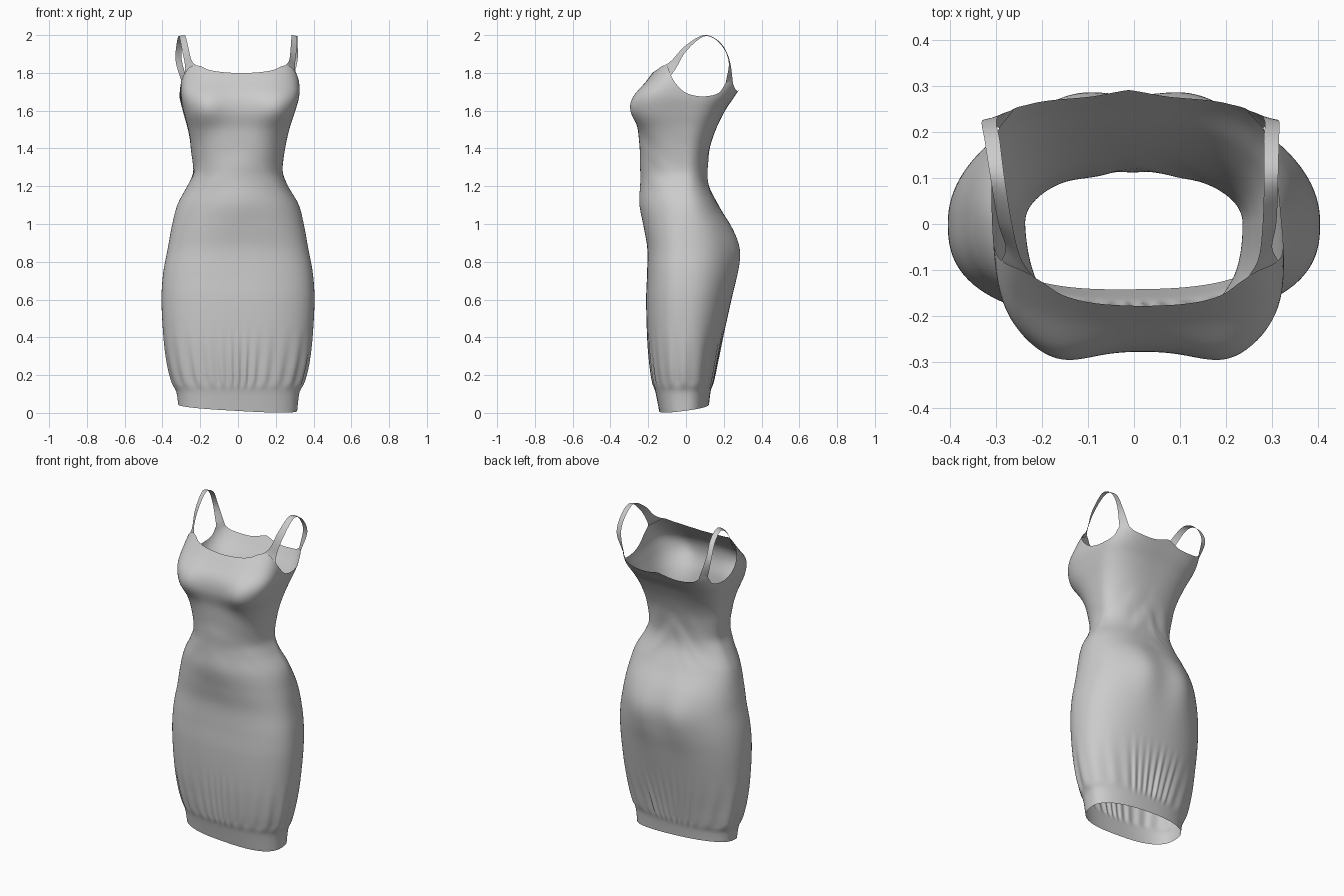
import bpy, math
from mathutils import Vector, noise

if "Cube" in bpy.data.objects:
    bpy.data.objects.remove(bpy.data.objects["Cube"])

# height, half width, front depth, back depth, front squareness, back squareness
SECTIONS = [
    (0.00, .312, .140, .117, 2.7, 2.4), (0.11, .326, .162, .130, 2.6, 2.3),
    (0.15, .345, .174, .140, 2.5, 2.3), (0.25, .372, .190, .162, 2.5, 2.2),
    (0.40, .394, .205, .196, 2.5, 2.2), (0.60, .405, .211, .240, 2.5, 2.2),
    (0.74, .396, .206, .266, 2.5, 2.2), (0.87, .372, .205, .271, 2.4, 2.2),
    (0.98, .352, .222, .238, 2.25, 2.2), (1.10, .322, .240, .170, 2.1, 2.15),
    (1.20, .268, .243, .123, 2.1, 2.1), (1.28, .240, .243, .112, 2.15, 2.1),
    (1.40, .249, .247, .126, 2.4, 2.2), (1.50, .268, .255, .158, 2.9, 2.5),
    (1.60, .296, .277, .207, 3.8, 3.0), (1.68, .314, .264, .260, 4.0, 3.6),
    (1.76, .312, .207, .306, 3.4, 3.6), (1.86, .287, .132, .306, 2.8, 3.8),
]
# angle from the front in degrees, height of neckline and armhole edge
RIM = [(0, 1.798), (30, 1.804), (48, 1.816), (62, 1.838), (70, 1.832), (78, 1.760),
       (87, 1.705), (98, 1.680), (110, 1.677), (121, 1.697), (127, 1.750),
       (132, 1.748), (140, 1.715), (160, 1.705), (180, 1.728)]
COLS, ROWS = 256, 130


def spline(keys, t):
    """Smooth interpolation through rows of (t, values...)."""
    n = len(keys)
    t = min(max(t, keys[0][0]), keys[-1][0])
    i = 0
    while i < n - 2 and t > keys[i + 1][0]:
        i += 1
    h = keys[i + 1][0] - keys[i][0]
    u = (t - keys[i][0]) / h

    def slope(j, c):
        a, b = max(j - 1, 0), min(j + 1, n - 1)
        return (keys[b][c] - keys[a][c]) / (keys[b][0] - keys[a][0])
    out = []
    for c in range(1, len(keys[0])):
        out.append((2*u**3 - 3*u**2 + 1) * keys[i][c] + (u**3 - 2*u*u + u) * h * slope(i, c)
                   + (3*u*u - 2*u**3) * keys[i + 1][c] + (u**3 - u*u) * h * slope(i + 1, c))
    return out


def step(a, b, t):
    t = min(max((t - a) / (b - a), 0), 1)
    return t * t * (3 - 2 * t)


def lean(y):
    """Slight sideways twist of the top of the garment."""
    return .014 - .022 * (y + .1) / .33


def surf(phi, z):
    a, f, b, nf, nb = spline(SECTIONS, z)
    s, c = math.sin(phi), math.cos(phi)
    d, n = (f, nf) if c > 0 else (b, nb)
    r = (abs(s / a) ** n + abs(c / d) ** n) ** (-1 / n)
    # gathers above the hem band
    fold = step(.12, .17, z) * (1 - step(.2, .5, z))
    wave = math.cos(phi * 28 + .8 * math.sin(phi * 5))
    vary = .6 + .6 * noise.noise((s * 3, c * 3, 4))
    r += .0065 * fold * vary * wave
    # soft drape creases round the waist
    crease = math.exp(-((z - 1.27) / .17) ** 2)
    r += .006 * crease * noise.noise((s * 1.6, c * 1.6, z * 9 + 2 * s * s))
    x, y = r * s, -r * c
    # bust, seat and belly fullness
    for side in (-1, 1):
        if c > 0:
            y -= .027 * math.exp(-((x - side * .185) / .09) ** 2 - ((z - 1.615) / .10) ** 2) * step(0, .5, c)
        else:
            y += .022 * math.exp(-((x - side * .13) / .10) ** 2 - ((z - .85) / .17) ** 2) * step(0, .5, -c)
    if c > 0:
        y -= .006 * math.exp(-(x / .12) ** 2 - ((z - 1.1) / .09) ** 2)
    x += lean(y) * step(1.3, 1.8, z)
    return Vector((x, y, z))


def rim(phi):
    deg = abs(math.degrees(math.atan2(math.sin(phi), math.cos(phi))))
    return spline(RIM, deg)[0]


def make(name, verts, faces):
    me = bpy.data.meshes.new(name)
    me.from_pydata(verts, [], faces)
    me.update()
    ob = bpy.data.objects.new(name, me)
    bpy.context.collection.objects.link(ob)
    for p in me.polygons:
        p.use_smooth = True
    return ob


# dress body: open tube from slanted hem to shaped rim
verts, faces = [], []
for j in range(ROWS + 1):
    for i in range(COLS):
        phi = 2 * math.pi * i / COLS
        p = surf(phi, 0.02)
        low = max(0, .029 + .13 * p.y - .055 * p.x)
        verts.append(surf(phi, low + (rim(phi) - low) * j / ROWS))
for j in range(ROWS):
    for i in range(COLS):
        k = (i + 1) % COLS
        faces.append((j*COLS + i, j*COLS + k, (j+1)*COLS + k, (j+1)*COLS + i))
make("dress_body", verts, faces)

# shoulder straps: flat ribbons rising from the rim, given as inner and outer edges
EDGES = [((.258, -.076, 1.866), (.290, -.050, 1.830)),
         ((.272, -.005, 1.942), (.303, .005, 1.920)),
         ((.282, .095, 2.000), (.313, .100, 1.994)),
         ((.287, .180, 1.962), (.320, .180, 1.955)),
         ((.290, .230, 1.870), (.322, .226, 1.860))]


def strap(name, side):
    def base(deg):
        phi = math.radians(deg) * side
        return surf(phi, rim(phi) - .004)

    def place(q):
        return Vector((side * q[0] + lean(q[1]), q[1], q[2]))
    pairs = [(base(62), base(75))] + [(place(a), place(b)) for a, b in EDGES] + [(base(135), base(126))]
    keys = [(i, *a, *b) for i, (a, b) in enumerate(pairs)]
    verts, faces, n = [], [], 60
    for i in range(n + 1):
        v = spline(keys, i * (len(keys) - 1) / n)
        a, b = Vector(v[:3]), Vector(v[3:])
        verts += [a, (a + b) / 2, b]
    for i in range(n):
        for k in (0, 1):
            q = (3*i + k, 3*i + k + 1, 3*i + k + 4, 3*i + k + 3)
            faces.append(q if side > 0 else q[::-1])
    make(name, verts, faces)


strap("right_strap", 1)
strap("left_strap", -1)
